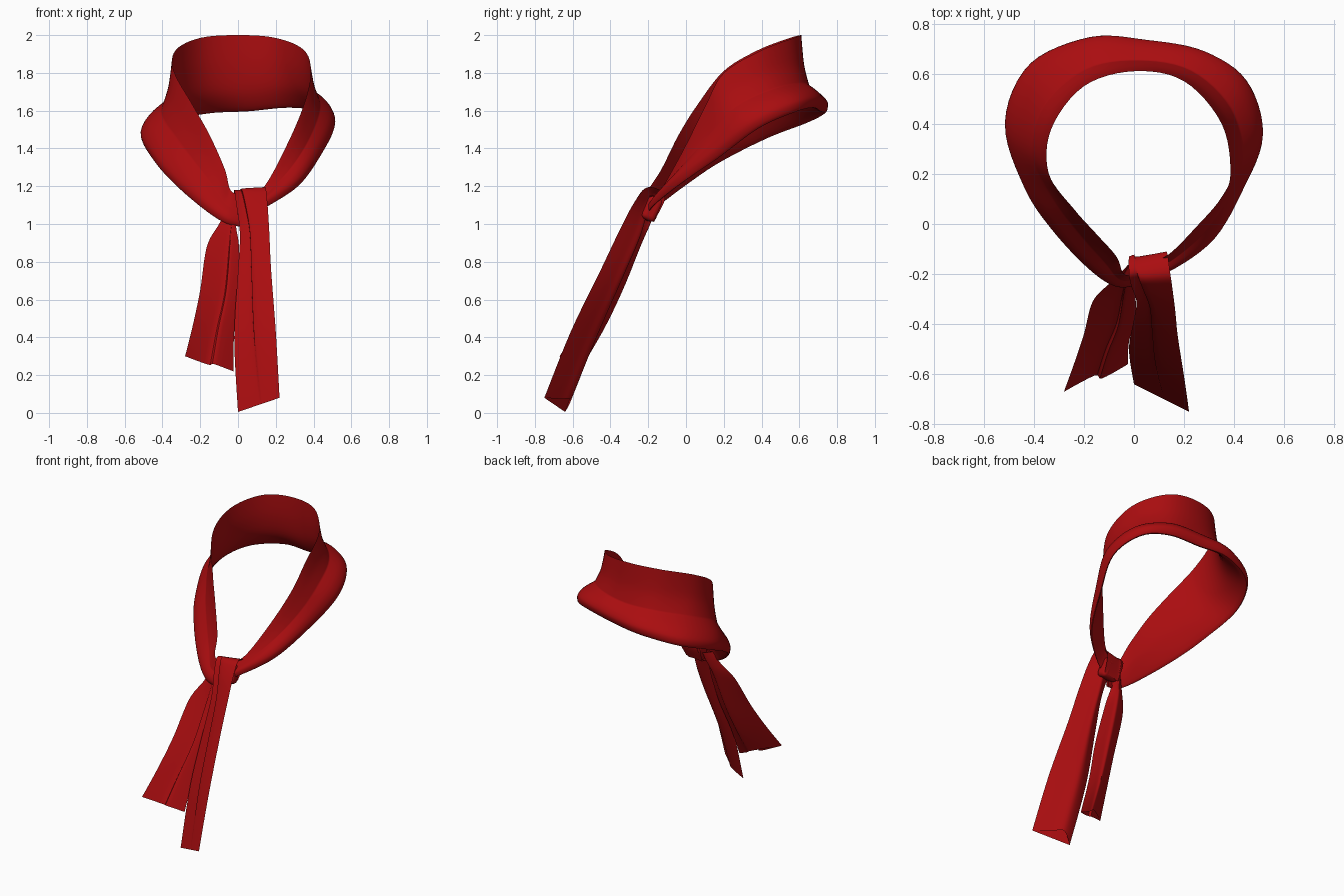
import bpy
import bmesh
import math
from mathutils import Vector

if "Cube" in bpy.data.objects:
    bpy.data.objects.remove(bpy.data.objects["Cube"], do_unlink=True)

# Red cloth
RED = (0.4, 0.004, 0.005, 1)
cloth = bpy.data.materials.new("red_cloth")
cloth.use_nodes = True
cloth.diffuse_color = RED
bsdf = cloth.node_tree.nodes["Principled BSDF"]
bsdf.inputs["Base Color"].default_value = RED
bsdf.inputs["Roughness"].default_value = 0.8


def smooth_path(points, steps, closed=False, corners=()):
    """Hermite curve through the points; corners stay sharp."""
    n = len(points)

    def tangent(i):
        if i in corners:
            return Vector()
        if closed:
            return (points[(i + 1) % n] - points[i - 1]) / 2
        return (points[min(i + 1, n - 1)] - points[max(i - 1, 0)]) / 2

    result = []
    for i in range(n if closed else n - 1):
        j = (i + 1) % n
        a, b, ta, tb = points[i], points[j], tangent(i), tangent(j)
        for k in range(steps):
            t = k / steps
            h = t * t * (3 - 2 * t)
            result.append(a * (1 - h) + b * h + ta * t * (1 - t) ** 2
                          - tb * t * t * (1 - t))
    if not closed:
        result.append(points[-1].copy())
    return result


def finish(name, bm):
    bmesh.ops.recalc_face_normals(bm, faces=bm.faces)
    mesh = bpy.data.meshes.new(name)
    bm.to_mesh(mesh)
    bm.free()
    mesh.materials.append(cloth)
    obj = bpy.data.objects.new(name, mesh)
    bpy.context.collection.objects.link(obj)
    bpy.ops.object.select_all(action="DESELECT")
    obj.select_set(True)
    bpy.context.view_layer.objects.active = obj
    bpy.ops.object.shade_smooth_by_angle(angle=math.radians(40))
    return obj


def loft(name, sections, corners, along=6, around=5):
    """Skin closed cross-sections into a smooth, open-ended cloth tube."""
    rails = [smooth_path(list(rail), along) for rail in zip(*sections)]
    bm = bmesh.new()
    rings = [[bm.verts.new(p) for p in smooth_path(list(ring), around, True, corners)]
             for ring in zip(*rails)]
    n = len(rings[0])
    for a, b in zip(rings, rings[1:]):
        for i in range(n):
            j = (i + 1) % n
            bm.faces.new((a[i], a[j], b[j], b[i]))
    return finish(name, bm)


# Neck band: upper edge and outer rolled edge, from right knot side round the back
band = [
    ((0.02, -0.2, 1.15), (0.03, -0.24, 1.0)),
    ((-0.04, -0.2, 1.18), (-0.07, -0.25, 1.03)),
    ((-0.07, -0.13, 1.29), (-0.18, -0.18, 1.11)),
    ((-0.15, -0.04, 1.47), (-0.33, -0.02, 1.24)),
    ((-0.24, 0.06, 1.63), (-0.44, 0.15, 1.36)),
    ((-0.34, 0.2, 1.81), (-0.515, 0.4, 1.49)),
    ((-0.33, 0.38, 1.92), (-0.42, 0.63, 1.58)),
    ((-0.2, 0.55, 1.985), (-0.18, 0.745, 1.63)),
    ((0, 0.61, 2), (0.05, 0.735, 1.64)),
    ((0.2, 0.57, 1.985), (0.28, 0.69, 1.66)),
    ((0.35, 0.4, 1.92), (0.45, 0.57, 1.635)),
    ((0.385, 0.2, 1.8), (0.515, 0.36, 1.54)),
    ((0.345, 0.1, 1.62), (0.44, 0.15, 1.38)),
    ((0.25, -0.01, 1.4), (0.32, -0.06, 1.23)),
    ((0.14, -0.12, 1.2), (0.14, -0.19, 1.11)),
    ((0.05, -0.16, 1.14), (0.05, -0.2, 1.06)),
]
band = [(Vector(t), Vector(o)) for t, o in band]
sections = []
for i, (top, outer) in enumerate(band):
    ahead, behind = band[min(i + 1, len(band) - 1)], band[max(i - 1, 0)]
    path = ahead[0] + ahead[1] - behind[0] - behind[1]
    drop = outer - top
    out = path.cross(drop).normalized()
    back = math.sin(math.pi * i / (len(band) - 1))
    size = 0.35 + 0.65 * back
    side = 0.5 - 0.15 * back
    crease = top + Vector((drop.x * side, drop.y * side, drop.z * (0.5 + 0.25 * back)))
    lean = 0.3 - 0.18 * back
    neck = top + Vector((drop.x * lean, drop.y * lean, drop.z * (0.3 + 0.14 * back)))
    roll = crease.lerp(outer, 0.55) + out * 0.016 * size
    bottom = outer - out * 0.045 * size + drop.normalized() * 0.03 * size
    inner = crease - out * 0.025 * size + drop * 0.08
    lining = neck - out * 0.012 * size
    sections.append((top, neck, crease, roll, outer, bottom, inner, lining))
loft("neck_band", sections, corners=(0, 2))


def tail(name, stations, fold_start, fold_end, fade):
    """Hanging end: left edge, right edge and rear layer, with a soft slanting pleat."""
    sections = []
    for i, station in enumerate(stations):
        left, right, rear = (Vector(p) for p in station)
        down = i / (len(stations) - 1)
        fold = fold_start + (fold_end - fold_start) * down
        depth = 0.012 * math.sin(math.pi * down * fade)
        front = (right - left).cross(Vector((0, 0.45, 1))).normalized()
        sections.append((left,
                         left.lerp(right, fold) - front * depth,
                         left.lerp(right, fold + 0.08) + front * depth,
                         right,
                         right.lerp(rear, 0.6) - front * depth * 0.5,
                         rear))
    loft(name, sections, corners=(0, 3))


# Front tail looping over the knot
tail("front_tail", [
    ((-0.01, -0.17, 1.01), (0.11, -0.16, 1.03), (0.06, -0.19, 1.03)),
    ((-0.02, -0.13, 1.13), (0.13, -0.11, 1.15), (0.06, -0.15, 1.12)),
    ((-0.02, -0.2, 1.18), (0.145, -0.2, 1.195), (0.06, -0.19, 1.15)),
    ((-0.01, -0.25, 1.11), (0.155, -0.27, 1.12), (0.07, -0.2, 1.09)),
    ((0.01, -0.31, 0.95), (0.165, -0.35, 0.97), (0.08, -0.24, 0.94)),
    ((0, -0.38, 0.75), (0.175, -0.45, 0.76), (0.08, -0.32, 0.75)),
    ((-0.02, -0.5, 0.4), (0.2, -0.61, 0.43), (0.06, -0.47, 0.41)),
    ((0, -0.64, 0.005), (0.22, -0.75, 0.08), (0.07, -0.61, 0.07)),
], fold_start=0.08, fold_end=0.5, fade=1)

# Shorter tail on the right
tail("back_tail", [
    ((-0.06, -0.21, 1.08), (0.02, -0.21, 1.08), (-0.02, -0.16, 1.08)),
    ((-0.1, -0.24, 1.0), (-0.01, -0.24, 1), (-0.04, -0.19, 1)),
    ((-0.165, -0.31, 0.88), (0.005, -0.28, 0.88), (-0.07, -0.24, 0.89)),
    ((-0.2, -0.44, 0.65), (0.005, -0.38, 0.64), (-0.09, -0.34, 0.65)),
    ((-0.24, -0.56, 0.46), (-0.02, -0.47, 0.43), (-0.11, -0.44, 0.45)),
    ((-0.28, -0.67, 0.3), (-0.025, -0.56, 0.22), (-0.13, -0.55, 0.27)),
], fold_start=0.75, fold_end=0.5, fade=0.5)

# Knot wrapped behind the front tail
bm = bmesh.new()
bmesh.ops.create_cube(bm, size=1)
bmesh.ops.scale(bm, vec=(0.13, 0.08, 0.13), verts=bm.verts)
knot = finish("knot", bm)
knot.location = (0.05, -0.185, 1.08)
knot.rotation_euler = (math.radians(-25), 0, math.radians(8))
bevel = knot.modifiers.new("soft_edges", "BEVEL")
bevel.width = 0.025
bevel.segments = 4
